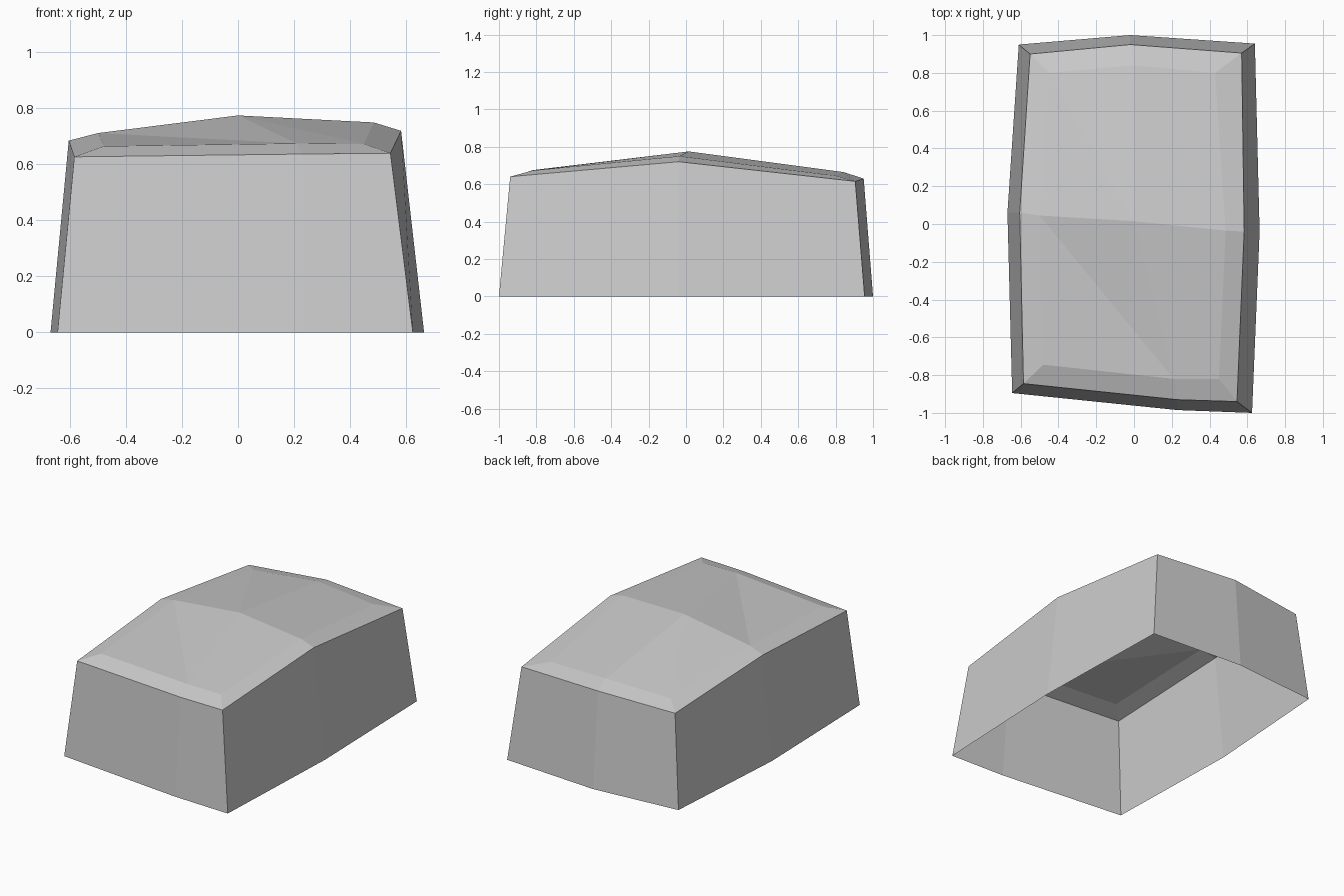
import bpy
import bmesh

# Remove the default cube if it is present
default_cube = bpy.data.objects.get("Cube")
if default_cube:
    bpy.data.objects.remove(default_cube, do_unlink=True)

# Stone colour
stone_grey = bpy.data.materials.new("stone_grey")
stone_grey.use_nodes = True
grey = (0.6, 0.6, 0.6, 1)
stone_grey.diffuse_color = grey
shader = next(n for n in stone_grey.node_tree.nodes if n.type == "BSDF_PRINCIPLED")
shader.inputs["Base Color"].default_value = grey

# Each ring runs counter-clockwise from the front corner at -x,
# alternating between corners and the bend in the middle of each side
base_outline = [(-.645, -.895), (.23, -.985), (.625, -1), (.665, -.04),
                (.64, .955), (-.02, 1), (-.61, .95), (-.67, .06)]
rim_outline = [(-.585, -.845, .627), (.23, -.93, .637), (.545, -.94, .64),
               (.583, -.04, .72), (.57, .905, .615), (-.02, .95, .63),
               (-.55, .9, .605), (-.605, .06, .685)]
crown_outline = [(-.48, -.745, .665), (.21, -.82, .675), (.45, -.82, .673),
                 (.485, -.035, .75), (.43, .8, .645), (0, .84, .665),
                 (-.45, .8, .638), (-.5, .045, .712)]
peak_position = (0, .015, .775)


def add_ring(bm, points):
    return [bm.verts.new(point) for point in points]


def bridge(bm, lower, upper):
    """Join two rings of equal length with a band of quads."""
    count = len(lower)
    for i in range(count):
        j = (i + 1) % count
        bm.faces.new((lower[i], lower[j], upper[j], upper[i]))


bm = bmesh.new()

# Tapered walls with an open underside, then the bevelled top edge
base = add_ring(bm, [(x, y, 0) for x, y in base_outline])
rim = add_ring(bm, rim_outline)
crown = add_ring(bm, crown_outline)
bridge(bm, base, rim)
bridge(bm, rim, crown)

# Crown facets rising to the peak; the first corner is cut across
peak = bm.verts.new(peak_position)
bm.faces.new((crown[-1], crown[0], crown[1]))
bm.faces.new((crown[-1], crown[1], peak))
for first, second in zip(crown[1:-1], crown[2:]):
    bm.faces.new((first, second, peak))

# Flat-shaded stone object
mesh = bpy.data.meshes.new("stone_block")
bm.to_mesh(mesh)
bm.free()
mesh.materials.append(stone_grey)
stone_block = bpy.data.objects.new("stone_block", mesh)
bpy.context.collection.objects.link(stone_block)
